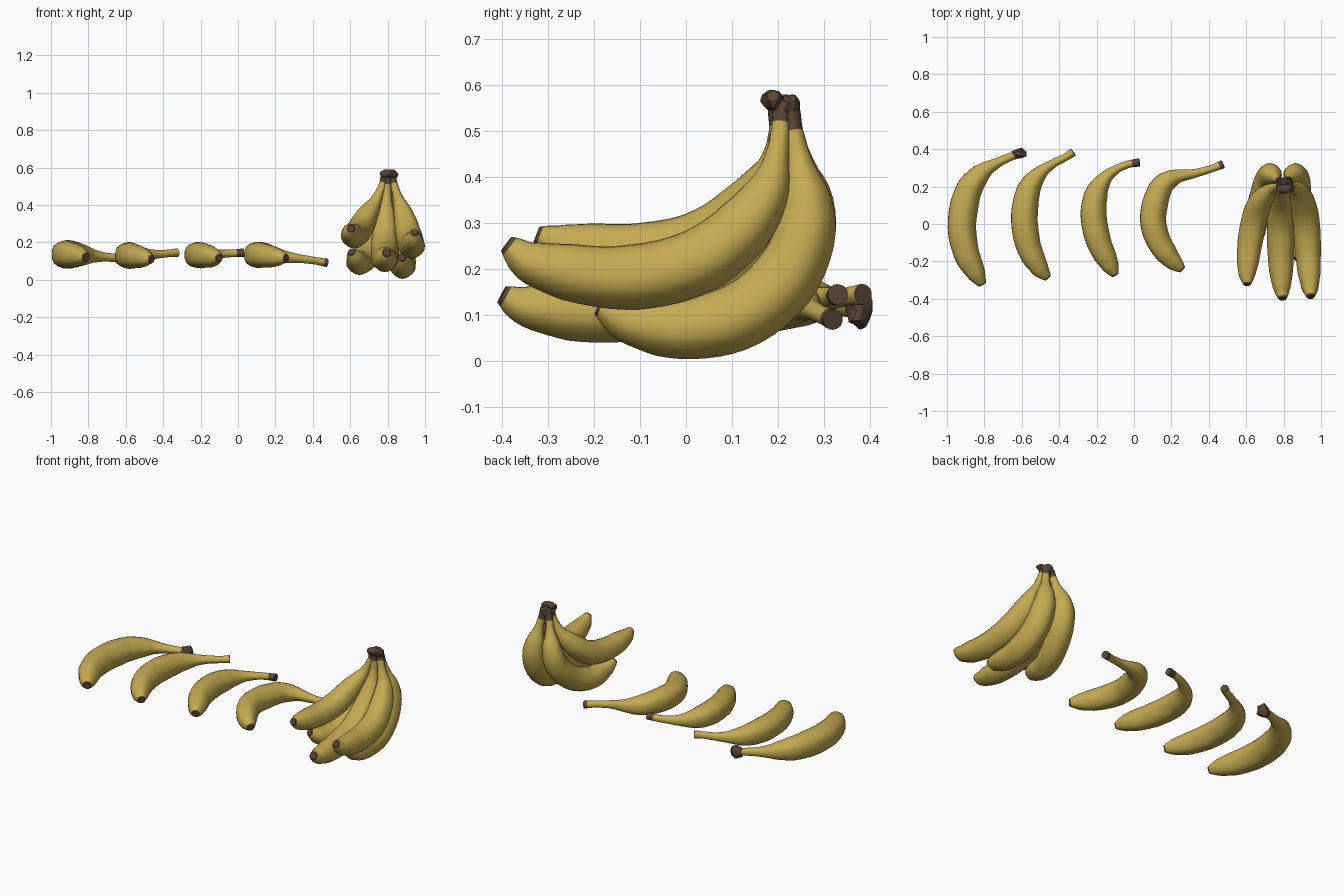
import bpy, bmesh, math, random
from mathutils import Vector

random.seed(4)
cube = bpy.data.objects.get("Cube")
if cube:
    bpy.data.objects.remove(cube, do_unlink=True)


def make_material(name, colour):
    mat = bpy.data.materials.new(name)
    mat.use_nodes = True
    mat.diffuse_color = colour
    mat.node_tree.nodes["Principled BSDF"].inputs["Base Color"].default_value = colour
    return mat


PEEL = make_material("yellow peel", (0.56, 0.40, 0.085, 1))
BROWN = make_material("dried brown", (0.10, 0.058, 0.036, 1))

# Girth along the fruit, from blossom tip to stem end
GIRTH = [(0, 0.020), (0.02, 0.030), (0.07, 0.048), (0.16, 0.064), (0.32, 0.074),
         (0.5, 0.075), (0.63, 0.067), (0.72, 0.052), (0.79, 0.034), (0.86, 0.024),
         (0.94, 0.021), (1, 0.024)]
NECK = 0.75
SIDES = 20
RINGS = 48


def lookup(table, t):
    """Linear interpolation in a list of (key, value) pairs."""
    for (a, va), (b, vb) in zip(table, table[1:]):
        if t <= b:
            return va + (vb - va) * (t - a) / max(b - a, 1e-6)
    return table[-1][1]


def spline(points, steps=12):
    """Catmull-Rom curve as (distance fraction, position) pairs."""
    pts = [Vector(p) for p in points]
    pts = [2 * pts[0] - pts[1]] + pts + [2 * pts[-1] - pts[-2]]
    out = []
    for a, b, c, d in zip(pts, pts[1:], pts[2:], pts[3:]):
        for i in range(steps):
            t = i / steps
            out.append(0.5 * (2 * b + (c - a) * t + (2 * a - 5 * b + 4 * c - d) * t ** 2
                              + (3 * b - a - 3 * c + d) * t ** 3))
    out.append(pts[-2])
    dist = [0]
    for p, q in zip(out, out[1:]):
        dist.append(dist[-1] + (q - p).length)
    return [(s / dist[-1], p) for s, p in zip(dist, out)]


def finish(name, bm, materials):
    bmesh.ops.recalc_face_normals(bm, faces=bm.faces)
    mesh = bpy.data.meshes.new(name)
    bm.to_mesh(mesh)
    bm.free()
    for mat in materials:
        mesh.materials.append(mat)
    obj = bpy.data.objects.new(name, mesh)
    bpy.context.collection.objects.link(obj)
    return obj


def banana(name, points, axis, neck=NECK, dry=0.97, girth=1.0):
    """Sweep a softly five-sided section along the path."""
    path = spline(points)
    bm = bmesh.new()
    rings = []
    for i in range(RINGS + 1):
        # Rings gather towards both ends
        t = 0.5 - 0.5 * math.cos(math.pi * i / RINGS)
        centre = lookup(path, t)
        along = (lookup(path, min(t + 0.02, 1)) - lookup(path, max(t - 0.02, 0))).normalized()
        side = along.cross(axis).normalized()
        up = side.cross(along)
        r = girth * lookup(GIRTH, lookup([(0, 0), (neck, NECK), (1, 1)], t))
        ring = []
        for k in range(SIDES):
            a = math.tau * k / SIDES
            rad = r * (1 + 0.025 * math.cos(5 * a))
            ring.append(bm.verts.new(centre + rad * (math.cos(a) * side + math.sin(a) * up)))
        if rings:
            for k in range(SIDES):
                j = (k + 1) % SIDES
                face = bm.faces.new((rings[-1][k], rings[-1][j], ring[j], ring[k]))
                face.material_index = int(t < 0.012 or t > dry)
        rings.append(ring)
    for ring in (rings[0], rings[-1]):
        bm.faces.new(ring).material_index = 1
    obj = finish(name, bm, [PEEL, BROWN])
    bpy.ops.object.select_all(action='DESELECT')
    obj.select_set(True)
    bpy.context.view_layer.objects.active = obj
    bpy.ops.object.shade_smooth_by_angle(angle=math.radians(40))


def crown(name, centre, size):
    """Rough, dried lump where stems were cut."""
    bm = bmesh.new()
    bmesh.ops.create_icosphere(bm, subdivisions=2, radius=1)
    for v in bm.verts:
        grow = random.uniform(0.82, 1.15)
        v.co = Vector(c + s * grow * x for c, s, x in zip(centre, size, v.co))
    finish(name, bm, [BROWN])


def loose(name, outline, z_tip, z_mid, z_stem, **options):
    """Fruit lying on its side: plan outline plus a gentle height change."""
    last = len(outline) - 1
    points = []
    for i, (x, y) in enumerate(outline):
        z = lookup([(0, z_tip), (0.3, z_mid), (0.55, z_mid), (1, z_stem)], i / last)
        points.append((x, y, z))
    banana(name, points, Vector((0, 0, 1)), **options)


# Row of loose fruit
loose("loose_banana_1", [(-.81, -.325), (-.85, -.255), (-.9, -.15), (-.922, 0), (-.89, .17),
                         (-.82, .27), (-.745, .32), (-.66, .36), (-.6, .38)],
      .12, .135, .11, dry=0.96, girth=1.02)
loose("loose_banana_2", [(-.46, -.29), (-.51, -.23), (-.565, -.12), (-.588, .03), (-.565, .18),
                         (-.505, .27), (-.43, .325), (-.37, .355), (-.325, .385)],
      .11, .13, .145, neck=0.73, dry=1, girth=0.95)
loose("loose_banana_3", [(-.1, -.275), (-.14, -.2), (-.192, -.09), (-.218, .05), (-.2, .17),
                         (-.15, .25), (-.09, .295), (-.03, .32), (.03, .33)],
      .115, .132, .145, neck=0.71, dry=0.95, girth=0.93)
loose("loose_banana_4", [(.26, -.245), (.19, -.18), (.125, -.08), (.1, .04), (.14, .19),
                         (.215, .25), (.32, .27), (.41, .295), (.475, .32)],
      .115, .133, .09, neck=0.69, dry=0.98, girth=0.93)

# Hanging bunch
BUNCH = {
    "bunch_upper_right": ([(.605, -.325, .275), (.605, -.25, .25), (.62, -.1, .235), (.645, .03, .26),
                           (.68, .12, .325), (.73, .18, .41), (.77, .2, .5), (.785, .2, .56)], 0.77, 0.92),
    "bunch_lower_right": ([(.605, -.165, .15), (.63, -.1, .11), (.65, .01, .092), (.685, .13, .13),
                           (.715, .23, .22), (.73, .265, .32), (.755, .25, .42), (.785, .225, .54)], 0.81, 0.96),
    "bunch_middle": ([(.795, -.4, .145), (.79, -.34, .12), (.785, -.19, .11), (.785, -.02, .14),
                      (.785, .1, .215), (.79, .175, .33), (.795, .2, .44), (.8, .2, .56)], 0.79, 1),
    "bunch_upper_left": ([(.945, -.39, .255), (.94, -.32, .21), (.93, -.15, .183), (.922, 0, .208),
                          (.905, .1, .27), (.88, .175, .365), (.848, .2, .46), (.82, .21, .56)], 0.79, 0.96),
    "bunch_lower_left": ([(.875, -.19, .12), (.88, -.11, .085), (.88, .01, .073), (.877, .13, .107),
                          (.87, .22, .19), (.862, .262, .3), (.845, .25, .41), (.82, .225, .54)], 0.81, 0.98),
}
for name, (points, neck, girth) in BUNCH.items():
    banana(name, points, Vector((1, 0, 0)), neck=neck, dry=0.95, girth=girth)

# Dried stem ends
crown("bunch_crown_front", (.805, .19, .565), (.05, .026, .026))
crown("bunch_crown_back", (.805, .225, .545), (.042, .024, .036))
crown("loose_stem_crown", (-.61, .378, .11), (.042, .028, .044))
